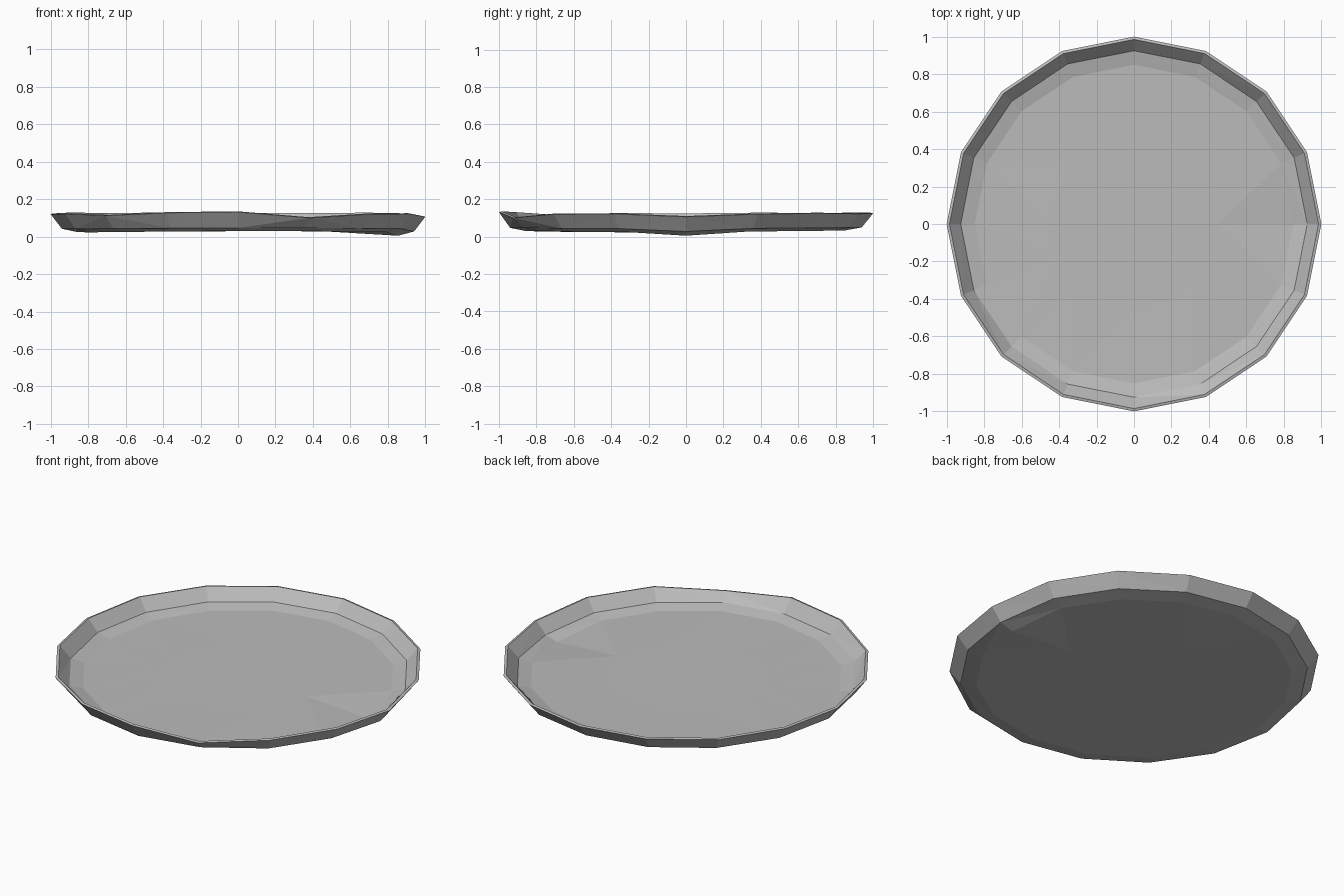
import bpy, bmesh, math

cube = bpy.data.objects.get("Cube")
if cube:
    bpy.data.objects.remove(cube, do_unlink=True)

SIDES = 16
THICK = 0.014

# Uneven heights, counter-clockwise from +x
RIM = [.110, .124, .128, .126, .128, .128, .127, .128,
       .124, .126, .116, .131, .135, .104, .124, .125]
FOOT = [.005, .027, .030, .032, .034, .032, .030, .028,
        .024, .023, .025, .028, .030, .031, .026, .025]

# Plain grey ceramic
grey = bpy.data.materials.new("grey")
grey.use_nodes = True
grey.diffuse_color = (0.5, 0.5, 0.5, 1)
grey.node_tree.nodes["Principled BSDF"].inputs["Base Color"].default_value = (0.5, 0.5, 0.5, 1)

bm = bmesh.new()


def ring(radius, heights):
    """One loop of the plate; radius may be a number."""
    verts = []
    for k, z in enumerate(heights):
        a = 2 * math.pi * k / SIDES
        verts.append(bm.verts.new((radius * math.cos(a), radius * math.sin(a), z)))
    return verts


# Cross-section from the underside, over the rim, to the floor
bend = [0.024 + f * 0.75 for f in FOOT]
loops = [
    ring(0.855, FOOT),
    ring(0.94, bend),
    ring(1.0, [z - 0.004 for z in RIM]),
    ring(0.985, RIM),
    ring(0.925, [z + THICK for z in bend]),
    ring(0.85, [z + THICK for z in FOOT]),
]
for low, high in zip(loops, loops[1:]):
    for k in range(SIDES):
        n = (k + 1) % SIDES
        bm.faces.new((low[k], low[n], high[n], high[k]))

# Underside and floor, with an inner ring that keeps the dip local
for edge, lift, flip in ((loops[0], 0, True), (loops[-1], THICK, False)):
    inner = ring(0.45, [0.029 + lift] * SIDES)
    caps = [(edge[k], edge[(k + 1) % SIDES], inner[(k + 1) % SIDES], inner[k])
            for k in range(SIDES)] + [tuple(inner)]
    for cap in caps:
        bm.faces.new(cap[::-1] if flip else cap)

# Faceted triangles
bmesh.ops.triangulate(bm, faces=bm.faces[:])
bmesh.ops.recalc_face_normals(bm, faces=bm.faces[:])

mesh = bpy.data.meshes.new("plate")
bm.to_mesh(mesh)
bm.free()
mesh.materials.append(grey)
plate = bpy.data.objects.new("plate", mesh)
bpy.context.collection.objects.link(plate)
